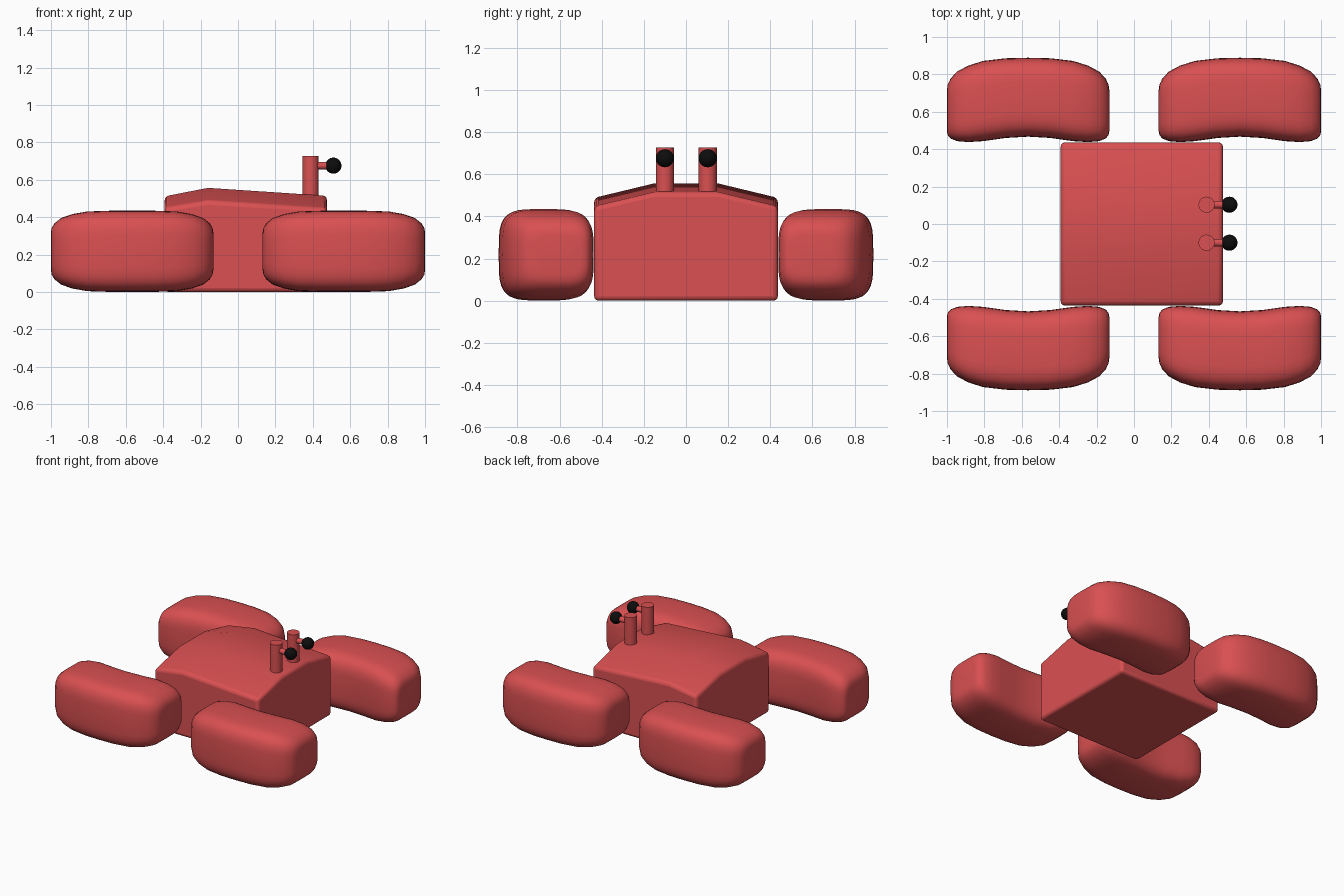
import bpy, bmesh, math
from mathutils import Matrix

if "Cube" in bpy.data.objects:
    bpy.data.objects.remove(bpy.data.objects["Cube"])


def material(name, rgb):
    m = bpy.data.materials.new(name)
    m.diffuse_color = (*rgb, 1)
    m.use_nodes = True
    m.node_tree.nodes["Principled BSDF"].inputs["Base Color"].default_value = m.diffuse_color
    return m


RED = material("shell red", (0.70, 0.08, 0.083))
BLACK = material("eye black", (0.004, 0.004, 0.004))


def finish(bm, name, mat, angle=40):
    bmesh.ops.recalc_face_normals(bm, faces=bm.faces)
    me = bpy.data.meshes.new(name)
    bm.to_mesh(me)
    bm.free()
    me.materials.append(mat)
    ob = bpy.data.objects.new(name, me)
    bpy.context.collection.objects.link(ob)
    bpy.ops.object.select_all(action='DESELECT')
    ob.select_set(True)
    bpy.context.view_layer.objects.active = ob
    bpy.ops.object.shade_smooth_by_angle(angle=math.radians(angle))
    return ob


def loft(sections):
    """Skin a list of equal-length point rings and cap both ends."""
    bm = bmesh.new()
    rings = [[bm.verts.new(p) for p in s] for s in sections]
    for a, b in zip(rings, rings[1:]):
        for i in range(len(a)):
            j = (i + 1) % len(a)
            bm.faces.new((a[i], a[j], b[j], b[i]))
    bm.faces.new(rings[0])
    bm.faces.new(rings[-1])
    return bm


# Body: box with a low faceted roof that peaks behind the middle
def body_section(x, eave, ridge):
    return [(x, y, z) for y, z in ((-.436, 0), (.436, 0), (.436, eave),
                                   (.15, ridge), (-.15, ridge), (-.436, eave))]


body = finish(loft([body_section(-.392, .45, .512),
                    body_section(-.16, .488, .557),
                    body_section(.475, .447, .515)]), "body", RED)
bev = body.modifiers.new("soft edges", 'BEVEL')
bev.width = .022
bev.segments = 3
bev.limit_method = 'ANGLE'
bev.angle_limit = math.radians(30)


# Legs: curved rounded blocks; (offset from middle, inner y, outer y, half height)
STATIONS = [(.435, .50, .71, .095), (.43, .475, .745, .125), (.415, .457, .777, .15),
            (.38, .443, .815, .178), (.32, .438, .847, .199), (.24, .443, .872, .213),
            (.12, .460, .886, .217)]
STATIONS = [(-u, a, b, h) for u, a, b, h in STATIONS] + [(0, .467, .889, .217)] + STATIONS[::-1]


def leg_section(u, inner, outer, h, sx, sy, n=40):
    ring = []
    for k in range(n):
        t = 2 * math.pi * k / n
        c, s = math.cos(t), math.sin(t)
        y = (inner + outer) / 2 + (outer - inner) / 2 * math.copysign(abs(c) ** .5, c)
        z = .218 + h * math.copysign(abs(s) ** .5, s)
        ring.append((sx * (.566 + u), sy * y, z))
    return ring


for sx, side in ((-1, "left"), (1, "right")):
    for sy, end in ((-1, "front"), (1, "back")):
        finish(loft([leg_section(*st, sx, sy) for st in STATIONS]),
               f"{end}_{side}_leg", RED, 60)


# Eyes: upright stalk, short arm and black ball
def cylinder(name, radius, depth, matrix):
    bm = bmesh.new()
    bmesh.ops.create_cone(bm, cap_ends=True, segments=32, radius1=radius,
                          radius2=radius, depth=depth, matrix=matrix)
    return finish(bm, name, RED)


for y, side in ((-.1, "front"), (.103, "back")):
    cylinder(f"{side}_eye_stalk", .043, .25, Matrix.Translation((.388, y, .603)))
    cylinder(f"{side}_eye_arm", .02, .11,
             Matrix.Translation((.44, y, .676)) @ Matrix.Rotation(math.pi / 2, 4, 'Y'))
    bm = bmesh.new()
    bmesh.ops.create_uvsphere(bm, u_segments=32, v_segments=16, radius=.043,
                              matrix=Matrix.Translation((.51, y, .676)))
    finish(bm, f"{side}_eye", BLACK)
